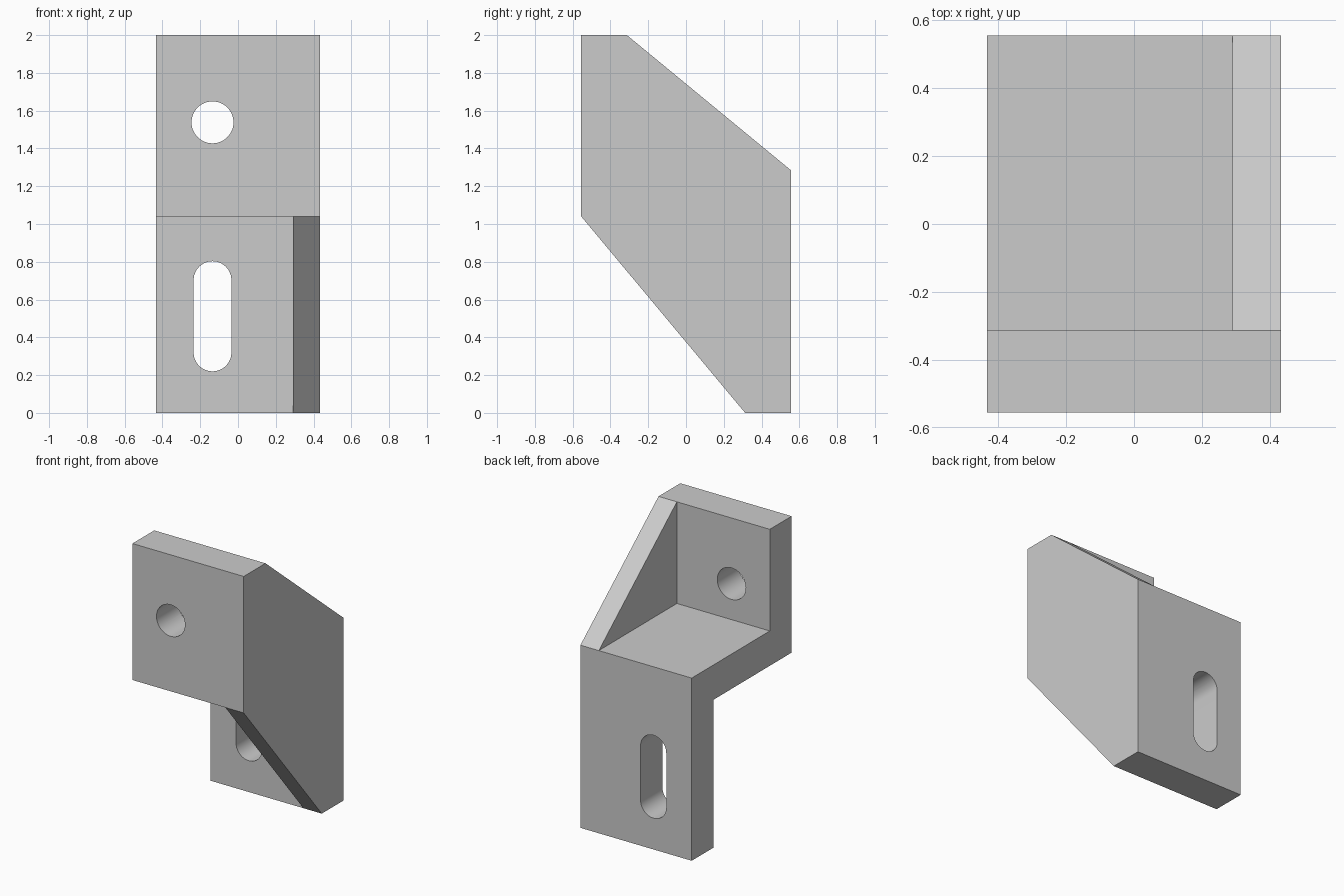
import bpy, bmesh, math
from mathutils import Vector

cube = bpy.data.objects.get("Cube")
if cube:
    bpy.data.objects.remove(cube, do_unlink=True)

grey = bpy.data.materials.new("plain grey")
grey.use_nodes = True
colour = (0.6, 0.6, 0.6, 1)
grey.diffuse_color = colour
grey.node_tree.nodes["Principled BSDF"].inputs["Base Color"].default_value = colour

# Main dimensions
W, D, H = 0.433, 0.555, 2.0
INNER = 0.313              # inner faces of both plates
WEB = 0.29                 # inner face of the side web
LOW, HIGH = 1.04, 1.285    # underside and top of the shelf
HOLE_X = -0.135


def prism(name, outline, shift):
    """Closed solid between an outline and its shifted copy."""
    bm = bmesh.new()
    near = [bm.verts.new(p) for p in outline]
    far = [bm.verts.new(p + shift) for p in outline]
    bm.faces.new(near)
    bm.faces.new(far[::-1])
    for i in range(len(near)):
        bm.faces.new((near[i], near[i - 1], far[i - 1], far[i]))
    bmesh.ops.recalc_face_normals(bm, faces=bm.faces)
    mesh = bpy.data.meshes.new(name)
    bm.to_mesh(mesh)
    bm.free()
    mesh.materials.append(grey)
    obj = bpy.data.objects.new(name, mesh)
    bpy.context.collection.objects.link(obj)
    return obj


def along_x(name, points, x0, x1):
    return prism(name, [Vector((x0, y, z)) for y, z in points], Vector((x1 - x0, 0, 0)))


def slot_cutter(name, y, radius, z0, z1, steps=24):
    """Rounded slot through a plate; equal z values give a round hole."""
    outline = []
    for centre, turn in ((z1, 0), (z0, math.pi)):
        for i in range(steps if z0 == z1 else steps + 1):
            a = turn + math.pi * i / steps
            outline.append(Vector((HOLE_X + radius * math.cos(a), y - 0.3,
                                   centre + radius * math.sin(a))))
    obj = prism(name, outline, Vector((0, 0.6, 0)))
    obj.hide_render = True
    return obj


def combine(target, other, operation):
    """Apply a boolean and remove its helper."""
    mod = target.modifiers.new(operation.title(), "BOOLEAN")
    mod.operation, mod.object, mod.solver = operation, other, "EXACT"
    bpy.context.view_layer.objects.active = target
    bpy.ops.object.modifier_apply(modifier=mod.name)
    bpy.data.objects.remove(other, do_unlink=True)


# Stepped plate: upper front plate, shelf and lower back plate
bracket = along_x("bracket", [
    (-D, LOW), (INNER, LOW), (INNER, 0), (D, 0),
    (D, HIGH), (-INNER, HIGH), (-INNER, H), (-D, H)], -W, WEB)

# Solid side web with both corners sloped off
web = along_x("side_web", [
    (-D, LOW), (INNER, 0), (D, 0), (D, HIGH), (-INNER, H), (-D, H)], WEB, W)
combine(bracket, web, "UNION")

# Round hole in the front plate and long slot in the back plate
combine(bracket, slot_cutter("round_hole_cutter", -D, 0.111, 1.538, 1.538), "DIFFERENCE")
combine(bracket, slot_cutter("slot_cutter", D, 0.1, 0.32, 0.703), "DIFFERENCE")

# Merge flat faces and keep crisp edges
bm = bmesh.new()
bm.from_mesh(bracket.data)
bmesh.ops.remove_doubles(bm, verts=bm.verts, dist=0.0001)
bmesh.ops.dissolve_limit(bm, angle_limit=0.01, verts=bm.verts, edges=bm.edges)
bm.to_mesh(bracket.data)
bm.free()

bpy.ops.object.select_all(action="DESELECT")
bracket.select_set(True)
bpy.context.view_layer.objects.active = bracket
bpy.ops.object.shade_smooth_by_angle(angle=math.radians(30))
